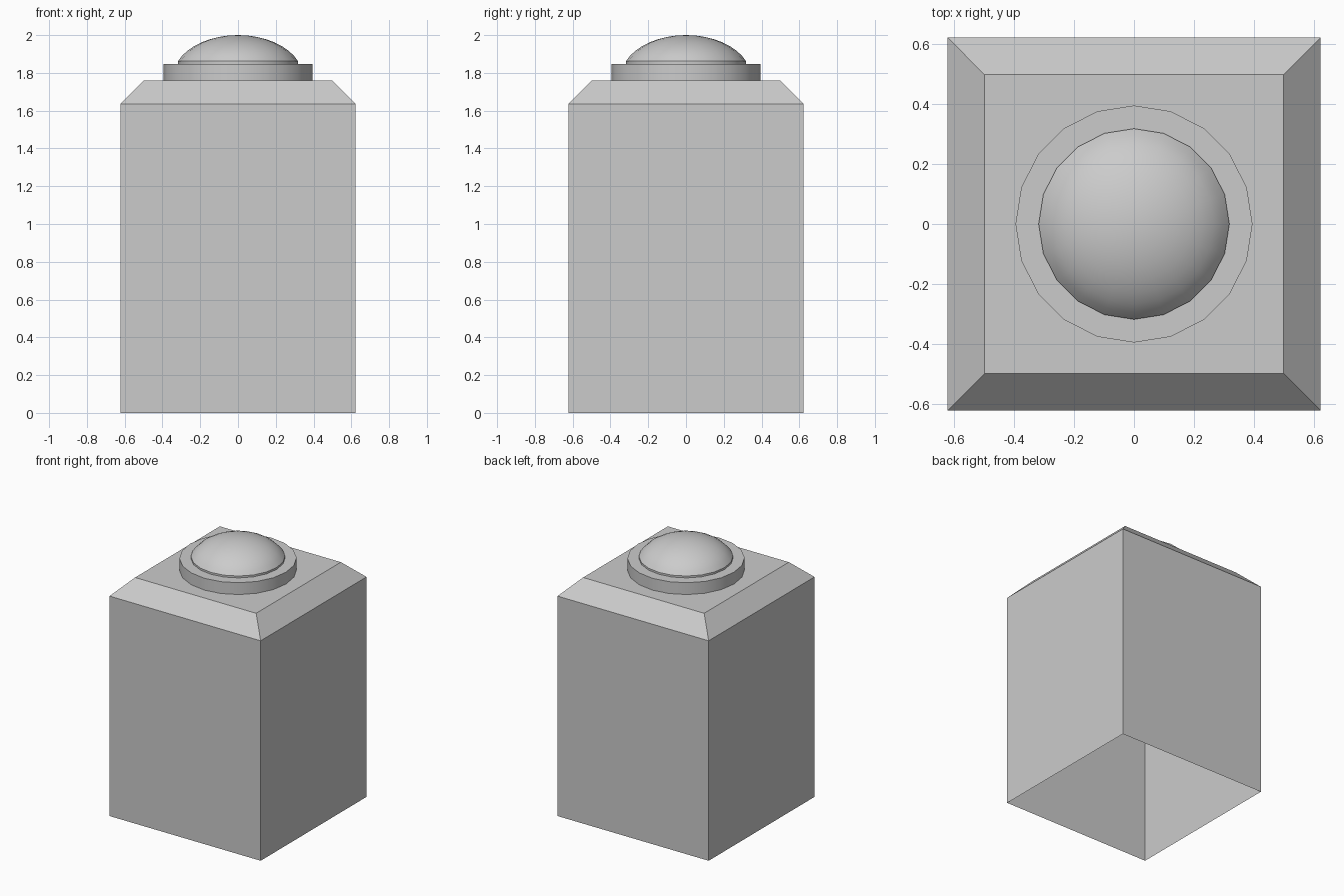
import bpy, bmesh, math

if "Cube" in bpy.data.objects:
    bpy.data.objects.remove(bpy.data.objects["Cube"])

SIDES = 20


def finish(name, bm, smooth):
    bmesh.ops.remove_doubles(bm, verts=bm.verts, dist=1e-5)
    mesh = bpy.data.meshes.new(name)
    bm.to_mesh(mesh)
    bm.free()
    obj = bpy.data.objects.new(name, mesh)
    bpy.context.collection.objects.link(obj)
    if smooth:
        bpy.ops.object.select_all(action='DESELECT')
        obj.select_set(True)
        bpy.context.view_layer.objects.active = obj
        bpy.ops.object.shade_smooth_by_angle(angle=math.radians(28))
    return obj


def stack(name, profile, sides, turn=0.0, cap=False, smooth=False):
    """Skin regular polygon rings (radius, z), bottom to top."""
    bm = bmesh.new()
    rings = []
    for r, z in profile:
        if r == 0:
            rings.append([bm.verts.new((0, 0, z))] * sides)
        else:
            rings.append([bm.verts.new((r * math.cos(turn + 2 * math.pi * i / sides),
                                        r * math.sin(turn + 2 * math.pi * i / sides), z))
                          for i in range(sides)])
    for (r, _), a, b in zip(profile[1:], rings, rings[1:]):
        for i in range(sides):
            j = (i + 1) % sides
            bm.faces.new((a[i], a[j], b[i]) if r == 0 else (a[i], a[j], b[j], b[i]))
    if cap:
        bm.faces.new(rings[-1])
    return finish(name, bm, smooth)


# Square post with chamfered top, open underneath
d = math.sqrt(2)
stack("post_body", [(0.622 * d, 0), (0.622 * d, 1.636), (0.498 * d, 1.76)],
      4, turn=math.pi / 4, cap=True)

# Round collar on top
stack("collar", [(0.395, 1.76), (0.395, 1.848)], SIDES, cap=True, smooth=True)

# Shallow dome with a thin lip, a cut ellipse profile
start, steps = math.radians(22), 8
A = 0.318 / math.cos(start)
H = 0.138 / (1 - math.sin(start))
dome = [(0.318, 1.848)]
for k in range(steps):
    t = start + (math.pi / 2 - start) * k / steps
    dome.append((A * math.cos(t), 2.0 - H * (1 - math.sin(t))))
dome.append((0, 2.0))
stack("dome", dome, SIDES, smooth=True)
